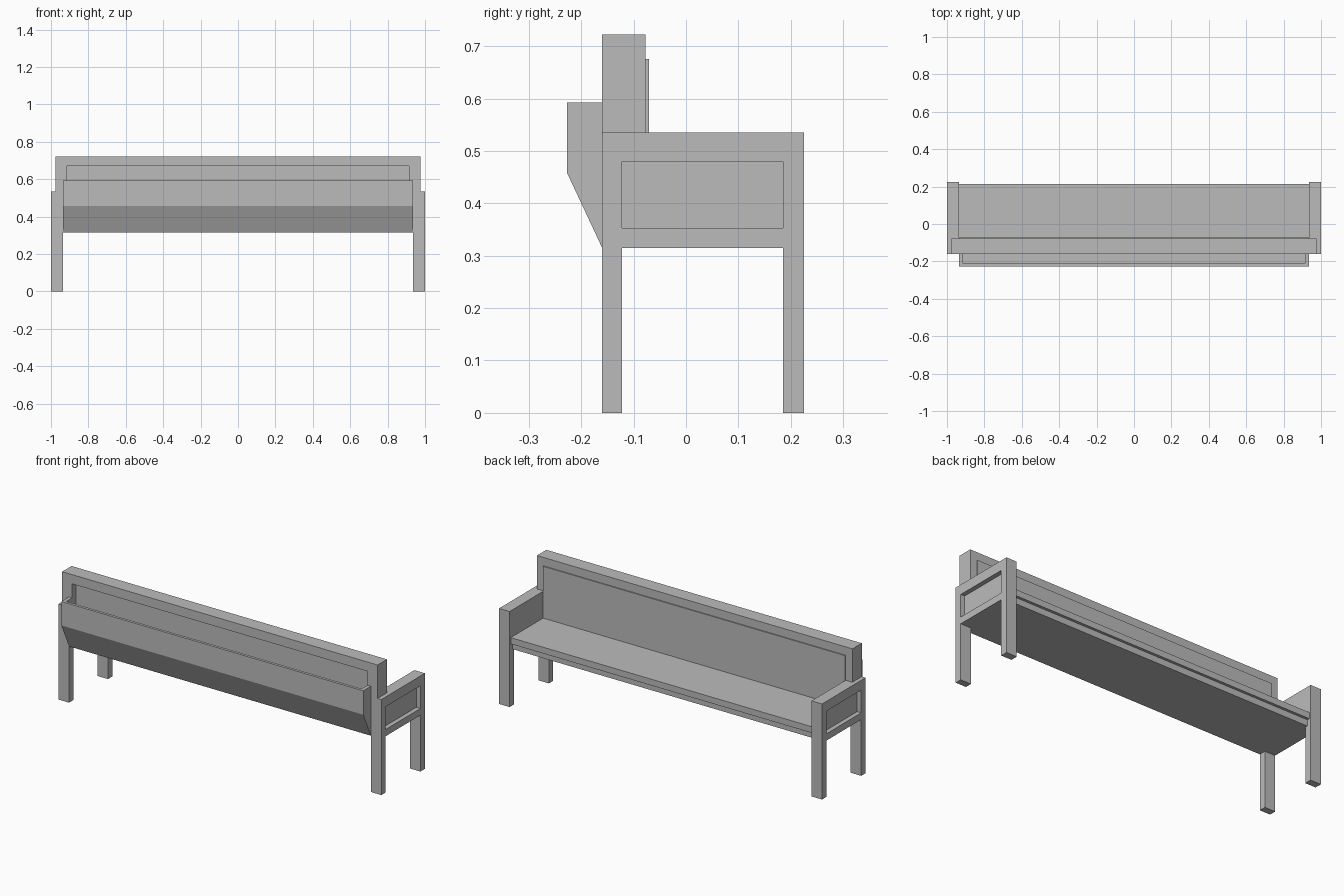
import bpy
import bmesh
from mathutils import Vector

if "Cube" in bpy.data.objects:
    bpy.data.objects.remove(bpy.data.objects["Cube"], do_unlink=True)

GREY = (0.5, 0.5, 0.5, 1)
wood = bpy.data.materials.new("plain grey")
wood.use_nodes = True
wood.diffuse_color = GREY
wood.node_tree.nodes["Principled BSDF"].inputs["Base Color"].default_value = GREY


def prism(name, axis, outline, start, end):
    """Extrude an outline along x (outline in y, z) or y (outline in x, z)."""
    bm = bmesh.new()
    place = (lambda a, b: (start, a, b)) if axis == "x" else (lambda a, b: (a, start, b))
    face = bm.faces.new([bm.verts.new(place(a, b)) for a, b in outline])
    shift = Vector((end - start, 0, 0) if axis == "x" else (0, end - start, 0))
    made = bmesh.ops.extrude_face_region(bm, geom=[face])["geom"]
    bmesh.ops.translate(bm, vec=shift,
                        verts=[v for v in made if isinstance(v, bmesh.types.BMVert)])
    bmesh.ops.recalc_face_normals(bm, faces=bm.faces)
    mesh = bpy.data.meshes.new(name)
    bm.to_mesh(mesh)
    bm.free()
    mesh.materials.append(wood)
    obj = bpy.data.objects.new(name, mesh)
    bpy.context.collection.objects.link(obj)
    return obj


def box(name, x, y, z):
    outline = [(y[0], z[0]), (y[1], z[0]), (y[1], z[1]), (y[0], z[1])]
    return prism(name, "x", outline, x[0], x[1])


def cut(obj, cutter):
    mod = obj.modifiers.new("recess", "BOOLEAN")
    mod.operation = "DIFFERENCE"
    mod.solver = "EXACT"
    mod.object = cutter
    cutter.hide_render = True
    cutter.hide_set(True)


INNER = 0.935            # inner face of the bench ends
BACK, FRONT = -0.16, 0.225
LOW, ARM = 0.315, 0.535  # underside and armrest heights
REST = -0.077            # sitting side of the backrest

# Bench ends: two legs and an arm in one outline, with a sunk outer panel
end_outline = [(BACK, 0), (-0.122, 0), (-0.122, LOW), (0.185, LOW),
               (0.185, 0), (FRONT, 0), (FRONT, ARM), (BACK, ARM)]
for side, name in ((1, "left"), (-1, "right")):
    bench_end = prism(name + "_end", "x", end_outline, side * INNER, side)
    cut(bench_end, box(name + "_end_cutter", (side * 0.975, side * 1.1),
                       (-0.122, 0.185), (0.353, 0.48)))

# Backrest: its top rests on the arms
half = [(INNER, LOW), (INNER, ARM), (0.977, ARM), (0.977, 0.722)]
backrest = prism("backrest", "y", half + [(-x, z) for x, z in reversed(half)], BACK, REST)
box("backrest_panel", (-INNER, INNER), (REST, -0.071), (0.385, 0.675))

# Book rack behind the backrest, with a sloping underside
rack = prism("book_rack", "x", [(BACK, LOW), (-0.227, 0.458), (-0.227, 0.592), (BACK, 0.592)],
             -INNER, INNER)

# One pocket opens the rack and sinks the rear of the backrest
pocket = box("pocket_cutter", (-0.915, 0.915), (-0.212, -0.125), (0.47, 0.67))
cut(rack, pocket)
cut(backrest, pocket)

# Seat board over a slightly set-back base
box("seat", (-INNER, INNER), (REST, 0.215), (0.35, 0.385))
box("seat_base", (-INNER, INNER), (REST, 0.2), (LOW, 0.35))
